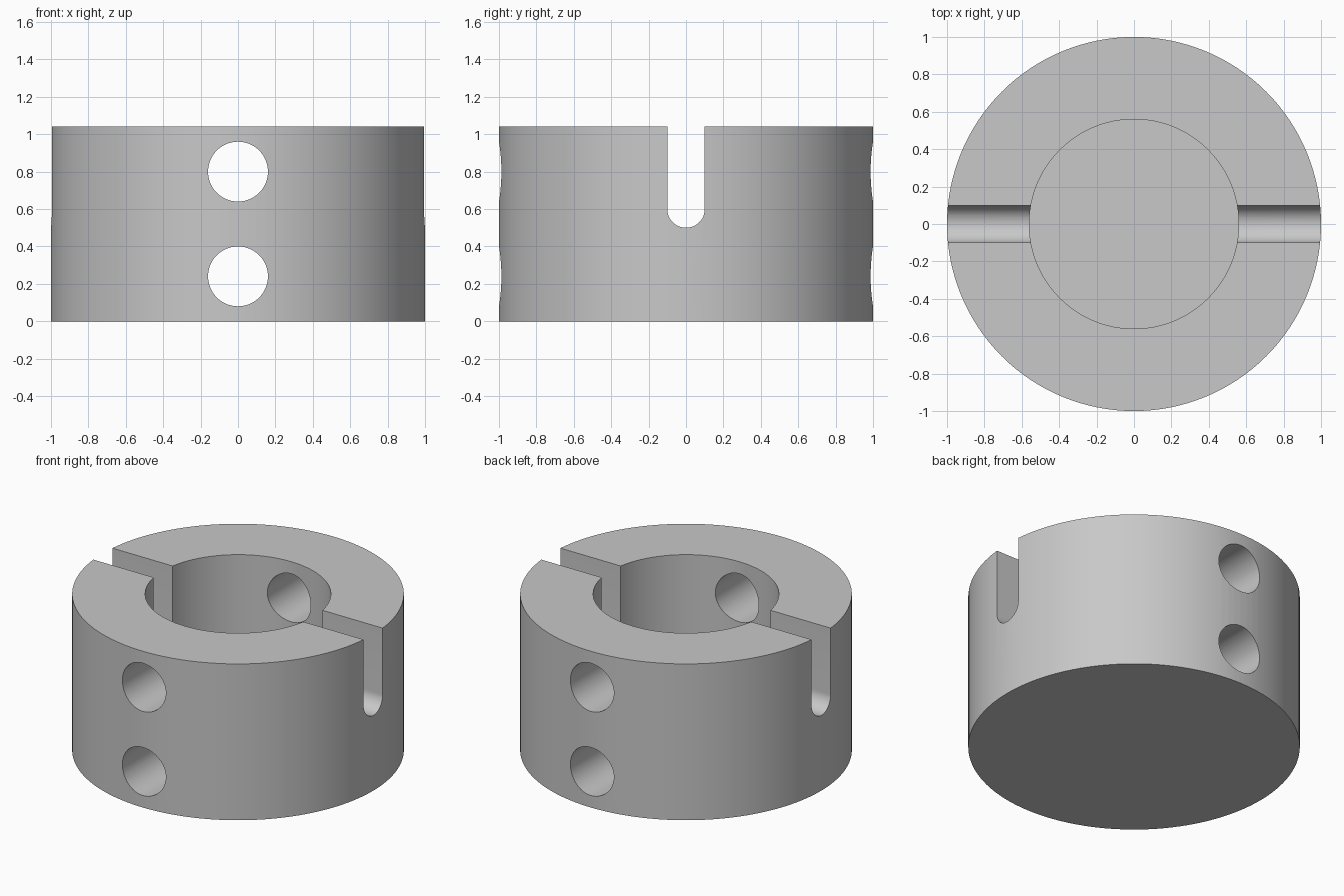
import bpy
import bmesh
import math
from mathutils import Matrix

cube = bpy.data.objects.get("Cube")
if cube:
    bpy.data.objects.remove(cube, do_unlink=True)

HEIGHT = 1.04
BORE_RADIUS = 0.56
BORE_FLOOR = 0.45
HOLE_RADIUS = 0.16
SLOT_RADIUS = 0.10
SLOT_CENTRE = 0.60

grey = bpy.data.materials.new("plain grey")
grey.use_nodes = True
grey.diffuse_color = (0.58, 0.58, 0.58, 1)
grey.node_tree.nodes["Principled BSDF"].inputs["Base Color"].default_value = grey.diffuse_color


def make_object(name, bm):
    bmesh.ops.recalc_face_normals(bm, faces=bm.faces)
    mesh = bpy.data.meshes.new(name)
    bm.to_mesh(mesh)
    bm.free()
    mesh.materials.append(grey)
    obj = bpy.data.objects.new(name, mesh)
    bpy.context.collection.objects.link(obj)
    return obj


def cylinder(name, radius, bottom, top, segments, turn=Matrix()):
    bm = bmesh.new()
    place = turn @ Matrix.Translation((0, 0, (bottom + top) / 2))
    bmesh.ops.create_cone(bm, cap_ends=True, segments=segments, radius1=radius,
                          radius2=radius, depth=top - bottom, matrix=place)
    return make_object(name, bm)


def slot_cutter(name):
    # Straight walls with a half-round bottom, extruded from side to side
    bm = bmesh.new()
    profile = [(SLOT_RADIUS, HEIGHT + 0.2), (-SLOT_RADIUS, HEIGHT + 0.2)]
    for i in range(25):
        a = math.pi * (1 + i / 24)
        profile.append((SLOT_RADIUS * math.cos(a), SLOT_CENTRE + SLOT_RADIUS * math.sin(a)))
    face = bm.faces.new([bm.verts.new((-1.2, y, z)) for y, z in profile])
    moved = bmesh.ops.extrude_face_region(bm, geom=[face])["geom"]
    bmesh.ops.translate(bm, vec=(2.4, 0, 0),
                        verts=[v for v in moved if isinstance(v, bmesh.types.BMVert)])
    return make_object(name, bm)


# Solid body
collar = cylinder("collar_body", 1.0, 0, HEIGHT, 128)

# Blind bore, side slots and two cross holes from front to back
cutters = [cylinder("bore_cutter", BORE_RADIUS, BORE_FLOOR, HEIGHT + 0.2, 96),
           slot_cutter("slot_cutter")]
for label, z in (("lower", 0.24), ("upper", 0.80)):
    turn = Matrix.Translation((0, 0, z)) @ Matrix.Rotation(math.pi / 2, 4, 'X')
    cutters.append(cylinder(label + "_hole_cutter", HOLE_RADIUS, -1.2, 1.2, 64, turn))

bpy.ops.object.select_all(action='DESELECT')
bpy.context.view_layer.objects.active = collar
collar.select_set(True)
for cutter in cutters:
    cutter.hide_render = True
    mod = collar.modifiers.new(cutter.name, 'BOOLEAN')
    mod.operation = 'DIFFERENCE'
    mod.solver = 'EXACT'
    mod.object = cutter
    bpy.ops.object.modifier_apply(modifier=mod.name)
    bpy.data.objects.remove(cutter, do_unlink=True)

# Smooth round walls with crisp rims
bpy.ops.object.shade_smooth_by_angle(angle=math.radians(30))
